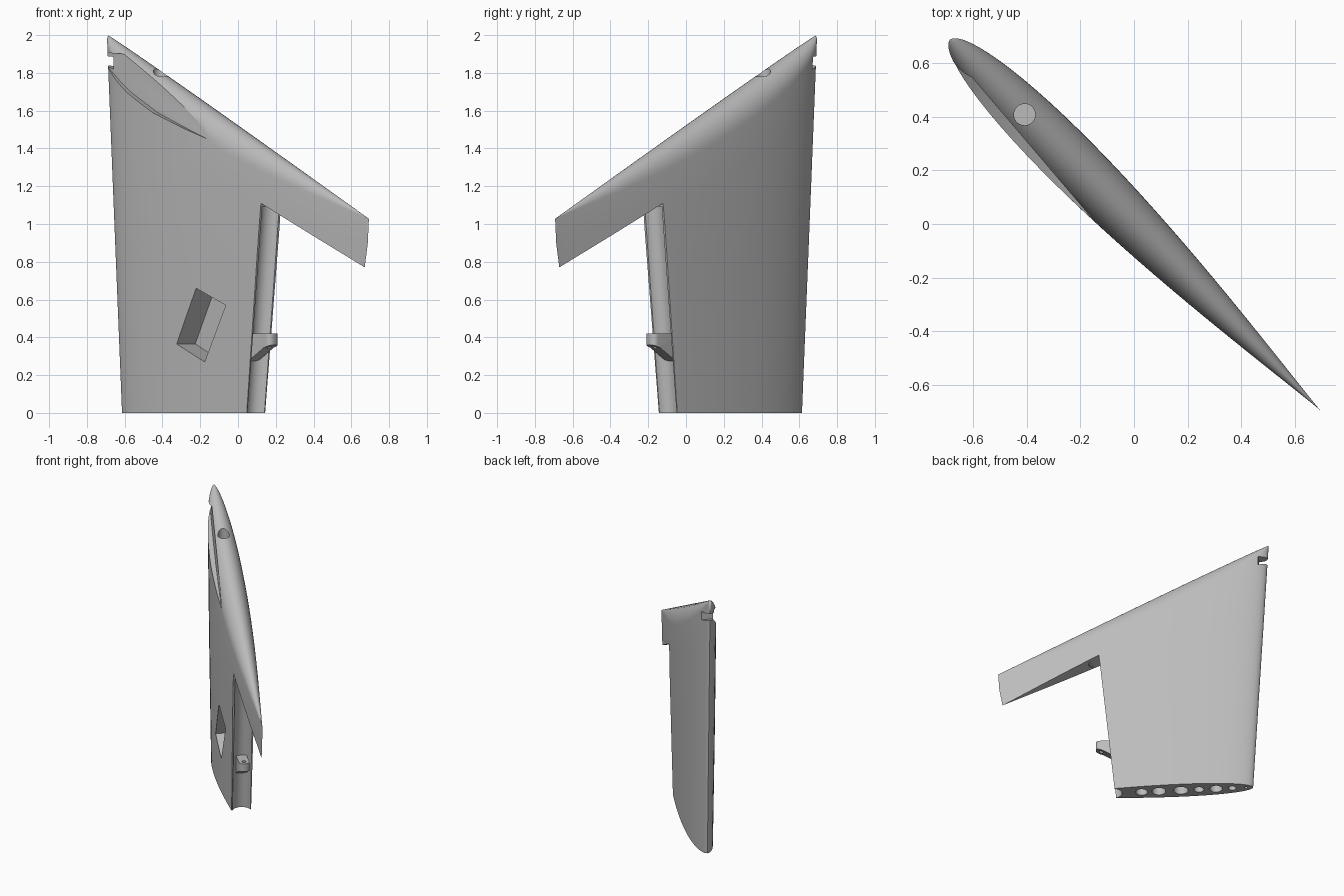
import bpy, bmesh, math
from mathutils import Vector, Matrix

if "Cube" in bpy.data.objects:
    bpy.data.objects.remove(bpy.data.objects["Cube"], do_unlink=True)

grey = bpy.data.materials.new("light grey plastic")
grey.use_nodes = True
grey.diffuse_color = (0.5, 0.5, 0.5, 1)
grey.node_tree.nodes["Principled BSDF"].inputs["Base Color"].default_value = (0.5, 0.5, 0.5, 1)

# Local frame: x along the chord (nose negative), y across the thickness, z up.
# Finished parts are turned 45 degrees at the end.


def make_object(name, bm):
    bmesh.ops.recalc_face_normals(bm, faces=bm.faces)
    mesh = bpy.data.meshes.new(name)
    bm.to_mesh(mesh)
    bm.free()
    mesh.materials.append(grey)
    obj = bpy.data.objects.new(name, mesh)
    bpy.context.collection.objects.link(obj)
    return obj


def prism(name, outline, near, far):
    """Side outline (x, z) extruded across the thickness; far may depend on x."""
    bm = bmesh.new()
    a = [bm.verts.new((x, near, z)) for x, z in outline]
    b = [bm.verts.new((x, far(x), z)) for x, z in outline]
    bm.faces.new(a)
    bm.faces.new(b[::-1])
    for i in range(len(a)):
        j = (i + 1) % len(a)
        bm.faces.new((a[j], a[i], b[i], b[j]))
    return make_object(name, bm)


def rod(name, start, end, radius, sides=32):
    start, end = Vector(start), Vector(end)
    axis = end - start
    place = Matrix.Translation((start + end) / 2) @ axis.to_track_quat('Z', 'Y').to_matrix().to_4x4()
    bm = bmesh.new()
    bmesh.ops.create_cone(bm, cap_ends=True, segments=sides, radius1=radius,
                          radius2=radius, depth=axis.length, matrix=place)
    return make_object(name, bm)


def cut(target, cutter):
    cutter.hide_render = True
    mod = target.modifiers.new("cut", 'BOOLEAN')
    mod.operation = 'DIFFERENCE'
    mod.solver = 'EXACT'
    mod.object = cutter
    bpy.context.view_layer.objects.active = target
    bpy.ops.object.modifier_apply(modifier=mod.name)
    bpy.data.objects.remove(cutter, do_unlink=True)


def finish(obj, angle=30):
    obj.rotation_euler.z = -math.pi / 4
    bpy.ops.object.select_all(action='DESELECT')
    obj.select_set(True)
    bpy.context.view_layer.objects.active = obj
    bpy.ops.object.shade_smooth_by_angle(angle=math.radians(angle))


# Fin: tapered symmetric aerofoil with a sloping, rounded top edge
def nose(z):
    return -0.86 - 0.056 * z


def chord(z):
    return min(0.81 + 0.18 * z, 0.98) - nose(z)


def half_thickness(t, z):
    return 0.0536 * chord(z) * math.sqrt(t) * (1 - t) ** 1.1 / 0.37


def top_edge(t):
    z = 1.5
    for _ in range(30):
        z = 1.515 - 0.497 * (nose(z) + t * chord(z))
    return z


def fin_point(t, side, row):
    top = top_edge(t)
    cap = 1.5 * half_thickness(t, top)
    if row <= 1:
        z, squeeze = (top - cap) * row, 1
    else:
        a = (row - 1) * math.pi / 2
        z, squeeze = top - cap + cap * math.sin(a), math.cos(a)
    return (nose(z) + t * chord(z), side * squeeze * half_thickness(t, z), z)


N = 36
stations = [(1 - math.cos(math.pi * i / N)) / 2 for i in range(N + 1)]
around = [(t, 1) for t in reversed(stations)] + [(t, -1) for t in stations[1:-1]]
rows = [i / 8 for i in range(9)] + [1 + i / 9 for i in range(1, 10)]
bm = bmesh.new()
rings = [[bm.verts.new(fin_point(t, side, r)) for t, side in around] for r in rows]
bm.faces.new(rings[0][::-1])
for low, high in zip(rings, rings[1:]):
    for i in range(len(low)):
        j = (i + 1) % len(low)
        bm.faces.new((low[i], low[j], high[j], high[i]))
bmesh.ops.remove_doubles(bm, verts=bm.verts, dist=0.0001)
fin = make_object("fin", bm)

# Opening for the moving surface, with its round hinge channel
cut(fin, prism("rudder_opening", [(0.124, -0.1), (0.247, 1.11), (1.1, 0.697), (1.1, -0.1)],
               -0.4, lambda x: 0.4))
cut(fin, rod("hinge_channel", (0.142, 0, -0.1), (0.262, 0, 1.09), 0.066, 48))

# Air scoop cut into one side below the top, open through the nose
cut(fin, prism("scoop", [(-1.05, 1.9), (-0.95, 1.835), (-0.85, 1.76), (-0.75, 1.695),
                         (-0.54, 1.59), (-0.3, 1.505), (-0.04, 1.42), (0.06, 1.42),
                         (0.06, 1.62), (-0.74, 1.97), (-0.79, 1.9), (-1.05, 1.91)],
               -0.4, lambda x: -0.03 - 0.08 * (x + 0.95)))
cut(fin, prism("nose_notch", [(-1.1, 1.9), (-0.9, 1.885), (-0.9, 1.82), (-1.1, 1.88)],
               -0.4, lambda x: 0.4))

# Servo pocket
cut(fin, prism("servo_pocket", [(-0.217, 0.66), (-0.005, 0.57), (-0.16, 0.27), (-0.365, 0.365)],
               -0.4, lambda x: 0.045))

# Round hole in the top and lightening holes in the root
cut(fin, rod("top_hole", (-0.577, 0, 1.6), (-0.577, 0, 2.2), 0.04))
for x, radius in [(-0.055, 0.043), (-0.179, 0.05), (-0.338, 0.052), (-0.468, 0.036),
                  (-0.592, 0.046), (-0.708, 0.028), (-0.809, 0.012)]:
    cut(fin, rod("root_hole", (x, 0, -0.1), (x, 0, 0.22), radius, 24))
finish(fin)

# Hinge bracket standing out of the channel
bracket = prism("hinge_bracket", [(0.09, 0.42), (0.275, 0.42), (0.275, 0.36), (0.23, 0.345), (0.09, 0.26)],
                -0.037, lambda x: 0.037)
bm = bmesh.new()
bm.from_mesh(bracket.data)
ends = [e for e in bm.edges if all(v.co.x > 0.27 for v in e.verts)
        and abs(e.verts[0].co.z - e.verts[1].co.z) > 0.03]
bmesh.ops.bevel(bm, geom=ends, offset=0.03, segments=5, profile=0.5, affect='EDGES')
bm.to_mesh(bracket.data)
bm.free()
cut(bracket, rod("pin_hole", (0.237, 0, 0.2), (0.237, 0, 0.5), 0.014, 16))
finish(bracket)
